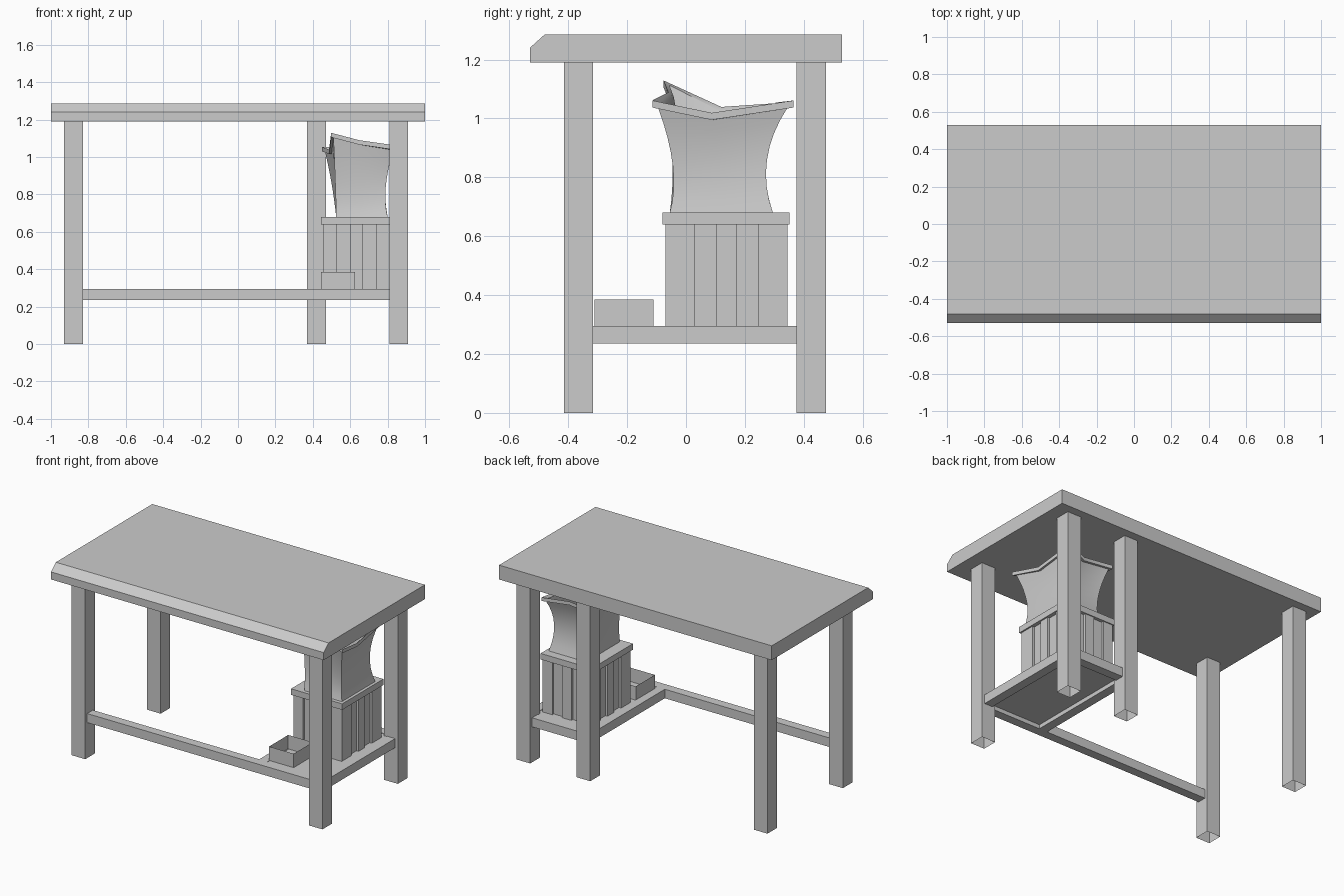
import bpy, bmesh
from mathutils import Vector

if "Cube" in bpy.data.objects:
    bpy.data.objects.remove(bpy.data.objects["Cube"])


def mesh_object(name, verts, faces):
    me = bpy.data.meshes.new(name)
    me.from_pydata(verts, [], faces)
    bm = bmesh.new()
    bm.from_mesh(me)
    bmesh.ops.recalc_face_normals(bm, faces=bm.faces)
    bm.to_mesh(me)
    bm.free()
    ob = bpy.data.objects.new(name, me)
    bpy.context.collection.objects.link(ob)
    return ob


def loft(name, rings, cap_start=True, cap_end=True):
    """Skin a stack of equal-length closed rings."""
    n = len(rings[0])
    verts = [p for r in rings for p in r]
    faces = [(k * n + i, k * n + (i + 1) % n, (k + 1) * n + (i + 1) % n, (k + 1) * n + i)
             for k in range(len(rings) - 1) for i in range(n)]
    if cap_start:
        faces.append(tuple(range(n)))
    if cap_end:
        faces.append(tuple(range(len(verts) - n, len(verts))))
    return mesh_object(name, verts, faces)


def box(name, x, y, z, bottom=True, top=True):
    plan = [(x[0], y[0]), (x[1], y[0]), (x[1], y[1]), (x[0], y[1])]
    return loft(name, [[(px, py, h) for px, py in plan] for h in z], bottom, top)


# Tabletop with chamfered front edge
side = [(-.53, 1.19), (.53, 1.19), (.53, 1.285), (-.48, 1.285), (-.53, 1.24)]
loft("tabletop", [[(x, y, z) for y, z in side] for x in (-1, 1)])

# Five hollow legs, open at the foot
for name, x, y in [("front_left_leg", -.88, -.365), ("front_right_leg", .86, -.365),
                   ("back_left_leg", -.88, .425), ("back_right_leg", .86, .425),
                   ("back_middle_leg", .42, .425)]:
    box(name, (x - .05, x + .05), (y - .05, y + .05), (0, 1.19), bottom=False)

# Rails and shelf panel
rz = (.235, .295)
box("front_rail", (-.83, .81), (-.395, -.335), rz)
box("right_rail", (.83, .89), (-.315, .375), rz)
box("back_rail", (.47, .81), (.395, .455), rz)
box("shelf_left_rail", (.39, .45), (-.335, .375), rz)
box("shelf_panel", (.45, .83), (-.335, .395), (.262, .292))

# Small open tray
box("small_tray", (.445, .625), (-.31, -.11), (.293, .385), top=False)

# Waste bin with recessed vertical panels
corners = [Vector(c) for c in [(.455, -.07), (.81, -.07), (.81, .345), (.455, .345)]]
outline = []
for i, a in enumerate(corners):
    b = corners[(i + 1) % 4]
    d = b - a
    inward = Vector((-d.y, d.x)).normalized() * .015
    f = (.24, .42, .58, .76) if i % 2 else (.2, .405, .595, .8)
    outline.append(a)
    for s, e in (f[:2], f[2:]):
        outline += [a + d * s, a + d * s + inward, a + d * e + inward, a + d * e]
loft("bin_body", [[(p.x, p.y, z) for p in outline] for z in (.292, .64)])
box("bin_rim", (.445, .82), (-.08, .352), (.64, .68))

# Bin bag: corner and mid-side points, flaring to a ragged mouth
base = [(.525, -.055, .68), (.66, -.055, .68), (.80, -.055, .68), (.80, .12, .68),
        (.80, .295, .68), (.66, .295, .68), (.525, .295, .68), (.525, .12, .68)]
waist = [(.52, -.045, .86), (.66, -.025, .84), (.79, -.045, .84), (.785, .11, .84),
         (.775, .275, .86), (.64, .26, .86), (.50, .27, .86), (.525, .12, .84)]
mouth = [(.51, -.06, 1.105), (.65, -.045, 1.065), (.83, -.095, 1.037), (.80, .09, .995),
         (.79, .345, 1.037), (.64, .29, 1.03), (.465, .32, 1.03), (.50, .12, 1.015)]
base, waist, mouth = [[Vector(p) for p in r] for r in (base, waist, mouth)]
rings = []
for k in range(9):
    t = k / 8
    rings.append([a * (2 * (t - .5) * (t - 1)) + m * (4 * t * (1 - t)) + b * (2 * t * (t - .5))
                  for a, m, b in zip(base, waist, mouth)])
mid = Vector((.645, .12, 0))


def offset_ring(ring, scale, dz):
    return [Vector((mid.x + (p.x - mid.x) * scale, mid.y + (p.y - mid.y) * scale, p.z + dz))
            for p in ring]


# Folded lip, then the lining down to the bottom
outer = rings[:]
rings += [offset_ring(mouth, 1.09, 0), offset_ring(mouth, 1.09, .024), offset_ring(mouth, .98, .008)]
rings += [offset_ring(r, .96, .004) for r in reversed(outer[:-1])]
bag = loft("bin_bag", rings)
bpy.context.view_layer.objects.active = bag
bag.select_set(True)
bpy.ops.object.shade_smooth_by_angle(angle=.6)
